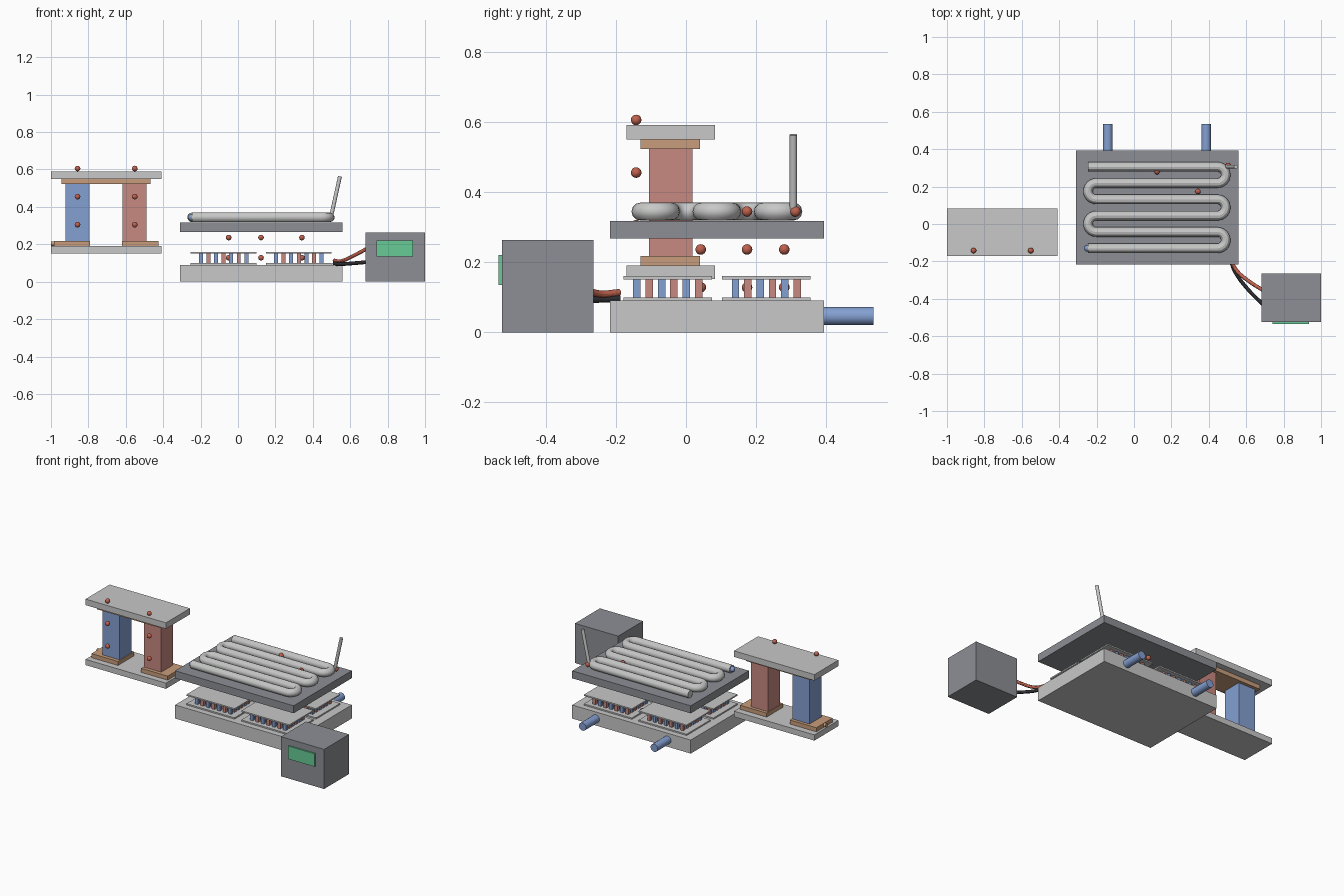
import bpy, math
from mathutils import Vector

if "Cube" in bpy.data.objects:
    bpy.data.objects.remove(bpy.data.objects["Cube"])


def material(name, rgb):
    m = bpy.data.materials.new(name)
    m.diffuse_color = (*rgb, 1)
    m.use_nodes = True
    m.node_tree.nodes["Principled BSDF"].inputs["Base Color"].default_value = m.diffuse_color
    return m


LIGHT = material("light grey", (0.57, 0.58, 0.57))
DARK = material("dark grey", (0.27, 0.275, 0.30))
BLUE = material("cold blue", (0.23, 0.35, 0.64))
RED = material("hot red", (0.58, 0.25, 0.22))
SIGNAL = material("signal red", (0.52, 0.12, 0.075))
COPPER = material("copper", (0.58, 0.34, 0.20))
GREEN = material("display green", (0.14, 0.60, 0.31))
BLACK = material("cable black", (0.03, 0.03, 0.035))


def finish(name, mat, smooth=False):
    ob = bpy.context.object
    ob.name = name
    ob.data.materials.clear()
    ob.data.materials.append(mat)
    if smooth:
        bpy.ops.object.shade_smooth_by_angle()
    return ob


def box(name, mat, x, y, z):
    """Box from (min, max) pairs."""
    bpy.ops.mesh.primitive_cube_add(size=1, location=[sum(p) / 2 for p in (x, y, z)])
    bpy.context.object.scale = [p[1] - p[0] for p in (x, y, z)]
    bpy.ops.object.transform_apply(location=False, rotation=False)
    return finish(name, mat)


def rod(name, mat, a, b, r):
    a, b = Vector(a), Vector(b)
    bpy.ops.mesh.primitive_cylinder_add(
        vertices=24, radius=r, depth=(b - a).length, location=(a + b) / 2,
        rotation=(b - a).to_track_quat('Z', 'Y').to_euler())
    return finish(name, mat, True)


def ball(name, mat, p, r=0.015):
    bpy.ops.mesh.primitive_uv_sphere_add(segments=16, ring_count=10, radius=r, location=p)
    return finish(name, mat, True)


def tube(name, mat, pts, r, curved=False):
    """Round tube swept along a path."""
    cu = bpy.data.curves.new(name, 'CURVE')
    cu.dimensions = '3D'
    cu.bevel_depth, cu.bevel_resolution, cu.use_fill_caps = r, 4, True
    if curved:
        s = cu.splines.new('BEZIER')
        s.bezier_points.add(len(pts) - 1)
        for bp, p in zip(s.bezier_points, pts):
            bp.co = p
            bp.handle_left_type = bp.handle_right_type = 'AUTO'
    else:
        s = cu.splines.new('POLY')
        s.points.add(len(pts) - 1)
        for sp, p in zip(s.points, pts):
            sp.co = (*p, 1)
    ob = bpy.data.objects.new(name, cu)
    bpy.context.collection.objects.link(ob)
    bpy.ops.object.select_all(action='DESELECT')
    ob.select_set(True)
    bpy.context.view_layer.objects.active = ob
    bpy.ops.object.convert(target='MESH')
    return finish(name, mat, True)


# Single thermocouple on the left: plates, copper contacts, two pillars
for name, z in (("couple_bottom_plate", (0.152, 0.19)), ("couple_top_plate", (0.55, 0.59))):
    box(name, LIGHT, (-1, -0.41), (-0.17, 0.082), z)
CY = (-0.13, 0.04)
box("left_contact", COPPER, (-0.985, -0.79), CY, (0.19, 0.217))
box("right_contact", COPPER, (-0.62, -0.425), CY, (0.19, 0.217))
box("bridge_contact", COPPER, (-0.943, -0.468), CY, (0.522, 0.55))
box("cold_pillar", BLUE, (-0.921, -0.795), (-0.106, 0.019), (0.217, 0.522))
box("hot_pillar", RED, (-0.617, -0.49), (-0.106, 0.019), (0.217, 0.522))
rod("left_terminal", COPPER, (-1, -0.045, 0.204), (-0.98, -0.045, 0.204), 0.012)
for x in (-0.858, -0.552):
    for z in (0.305, 0.455, 0.605):
        ball("couple_marker", SIGNAL, (x, -0.142, z))

# Heat exchanger base and pipes, upper cold slab
SX, SY = (-0.31, 0.56), (-0.217, 0.393)
box("base_block", LIGHT, SX, SY, (0, 0.09))
box("upper_slab", DARK, SX, SY, (0.267, 0.317))
for x in (-0.14, 0.386):
    rod("water_pipe", BLUE, (x, 0.37, 0.046), (x, 0.534, 0.046), 0.026)

# Four modules with checkered legs between two thin plates
COLS, ROWS, HALF = 7, 6, 0.0105
for mx in (-0.077, 0.325):
    for my in (-0.052, 0.229):
        px, py = (mx - 0.176, mx + 0.176), (my - 0.126, my + 0.126)
        box("module_bottom_plate", LIGHT, px, py, (0.09, 0.099))
        box("module_top_plate", LIGHT, px, py, (0.151, 0.16))
        for i in range(COLS):
            for j in range(ROWS):
                x = mx + (i - (COLS - 1) / 2) * 0.0405
                y = my + (j - (ROWS - 1) / 2) * 0.0352
                hot = (i + j) % 2
                box("hot_leg" if hot else "cold_leg", RED if hot else BLUE,
                    (x - HALF, x + HALF), (y - HALF, y + HALF), (0.099, 0.151))

# Serpentine tube on the slab
PITCH, Y0, ZC = 0.0872, -0.13, 0.344
XL, XR = -0.202, 0.447
path = [(-0.245, Y0, ZC)]
for k in range(5):
    right = k % 2 == 0
    cx, yc = (XR if right else XL), Y0 + (k + 0.5) * PITCH
    for s in range(13):
        a = -math.pi / 2 + math.pi * s / 12
        path.append((cx + (1 if right else -1) * math.cos(a) * PITCH / 2,
                     yc + math.sin(a) * PITCH / 2, ZC))
path.append((-0.245, Y0 + 5 * PITCH, ZC))
tube("serpentine_tube", LIGHT, path, 0.0255)
ball("inlet_marker", BLUE, (-0.248, Y0, ZC), 0.018)

# Temperature probe
rod("probe_rod", LIGHT, (0.497, 0.306, 0.345), (0.545, 0.306, 0.563), 0.0105)
ball("probe_tip", SIGNAL, (0.502, 0.312, 0.344))

# Heat flow markers through the stack
for x, y in ((-0.05, 0.042), (0.123, 0.28), (0.342, 0.174)):
    for z in (0.128, 0.236, 0.344):
        ball("stack_marker", SIGNAL, (x, y, z))

# Controller with display and two cables
box("controller_case", DARK, (0.683, 1.0), (-0.525, -0.264), (0, 0.263))
box("controller_display", GREEN, (0.741, 0.936), (-0.534, -0.525), (0.134, 0.22))
tube("red_cable", SIGNAL, [(0.515, -0.19, 0.113), (0.55, -0.25, 0.11),
                           (0.62, -0.31, 0.14), (0.70, -0.36, 0.183)], 0.01, True)
tube("black_cable", BLACK, [(0.515, -0.19, 0.097), (0.54, -0.255, 0.094),
                            (0.61, -0.35, 0.098), (0.70, -0.44, 0.106)], 0.01, True)
